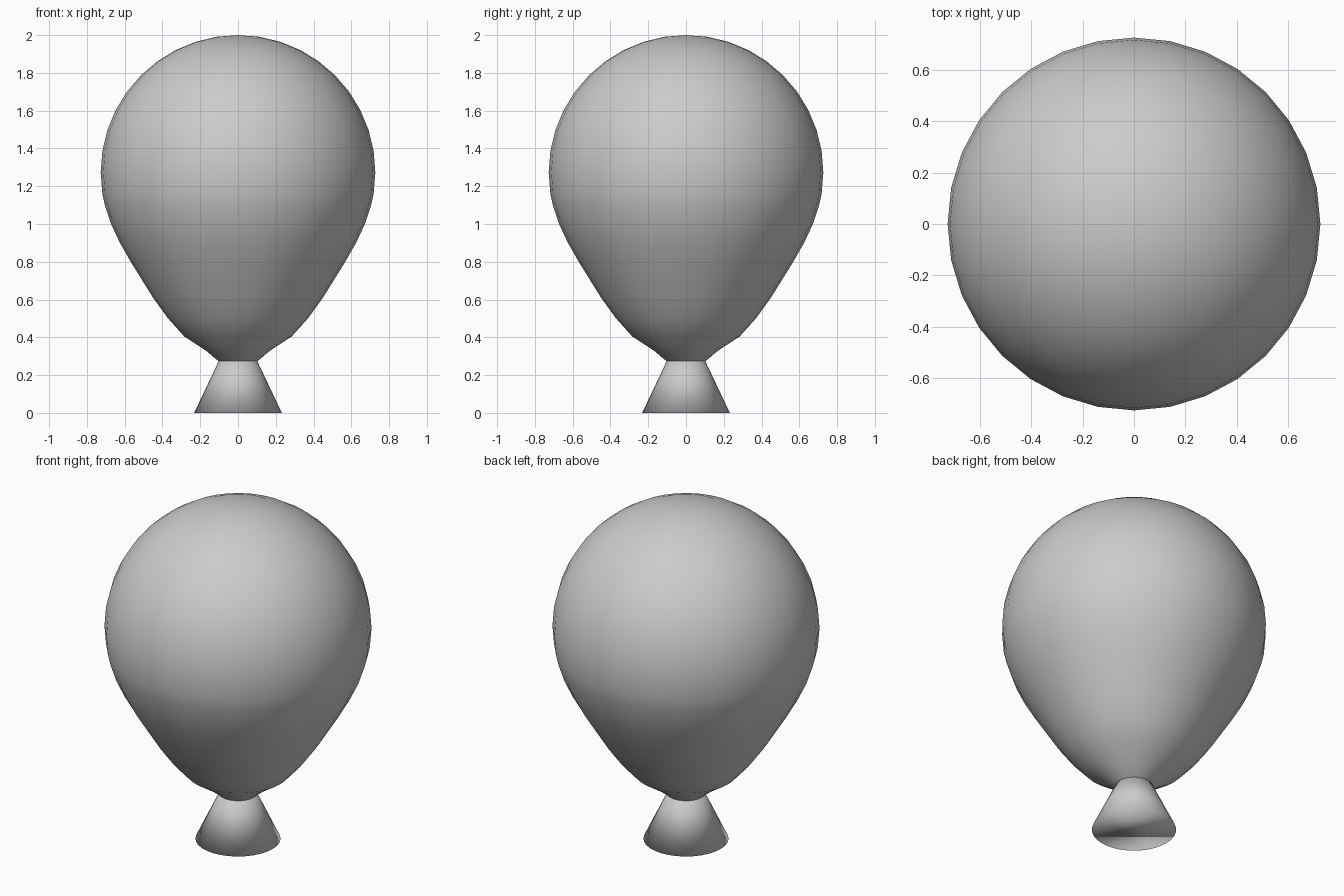
import bpy, bmesh
from math import sin, cos, pi, radians

if "Cube" in bpy.data.objects:
    bpy.data.objects.remove(bpy.data.objects["Cube"])


def lathe(name, profile, segments):
    """Closed surface of revolution from (radius, z) points, top to bottom."""
    bm = bmesh.new()
    rings = []
    for r, z in profile:
        if r == 0:
            rings.append([bm.verts.new((0, 0, z))] * segments)
        else:
            rings.append([bm.verts.new((r * cos(2 * pi * i / segments),
                                        r * sin(2 * pi * i / segments), z))
                          for i in range(segments)])
    for a, b in zip(rings, rings[1:]):
        for i in range(segments):
            j = (i + 1) % segments
            quad = [a[i], b[i], b[j], a[j]]
            bm.faces.new(list(dict.fromkeys(quad)))
    for ring, flip in ((rings[0], False), (rings[-1], True)):
        if ring[0] is not ring[1]:
            bm.faces.new(ring[::-1] if flip else ring)
    for f in bm.faces:
        f.smooth = True
    mesh = bpy.data.meshes.new(name)
    bm.to_mesh(mesh)
    bm.free()
    obj = bpy.data.objects.new(name, mesh)
    bpy.context.collection.objects.link(obj)
    return obj


# Balloon body: hemispherical crown, then a tapering lower half
R, ZC = 0.727, 1.273
crown = [(R * sin(radians(t)) if t else 0, ZC + R * cos(radians(t)))
         for t in range(0, 100, 9)]
taper = [(0.705, 1.10), (0.672, 1.0), (0.625, 0.90), (0.568, 0.80),
         (0.45, 0.61), (0.37, 0.50), (0.285, 0.405), (0.17, 0.33),
         (0.105, 0.275), (0.07, 0.262), (0, 0.26)]
lathe("balloon_body", crown + taper, 32)

# Flared tied neck, its top buried in the body
lathe("balloon_neck", [(0.085, 0.31), (0.232, 0.0)], 32)
